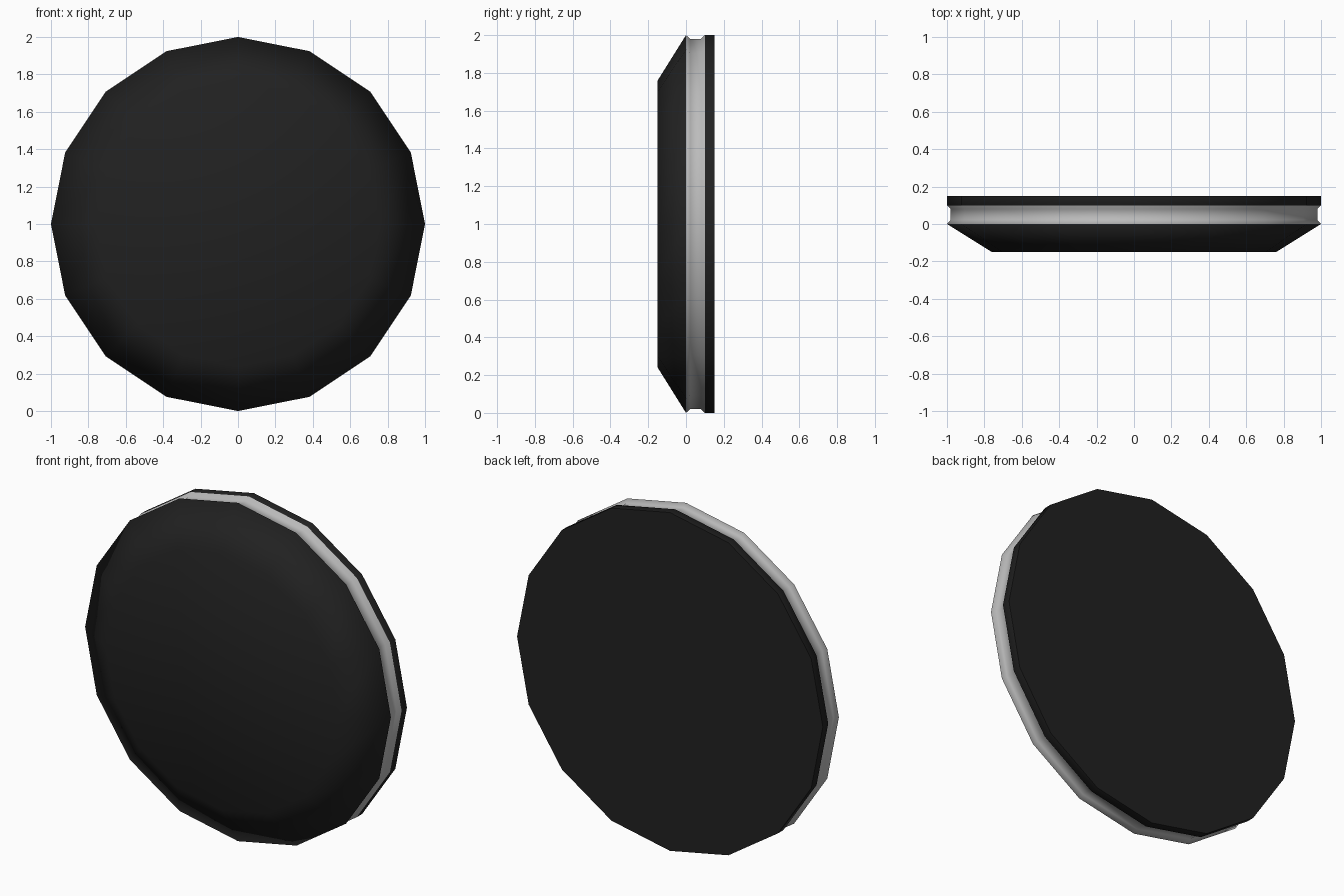
import bpy, bmesh
from math import sin, cos, pi

if "Cube" in bpy.data.objects:
    bpy.data.objects.remove(bpy.data.objects["Cube"])

SIDES = 16

def material(name, v):
    m = bpy.data.materials.new(name)
    m.diffuse_color = (v, v, v, 1)
    m.use_nodes = True
    m.node_tree.nodes["Principled BSDF"].inputs["Base Color"].default_value = m.diffuse_color
    return m

# Profile (radius, y) from front cap to back cap
profile = [(0.76, -0.15), (1.0, 0.0), (0.98, 0.022), (0.98, 0.08),
           (1.0, 0.10), (1.0, 0.15)]
GROOVE = (1, 2, 3)

bm = bmesh.new()
rings = [[bm.verts.new((r * cos(2 * pi * i / SIDES), y, 1 + r * sin(2 * pi * i / SIDES)))
          for i in range(SIDES)] for r, y in profile]

# Side bands: bevel, edge groove, back rim
for b in range(len(rings) - 1):
    for i in range(SIDES):
        j = (i + 1) % SIDES
        f = bm.faces.new((rings[b][i], rings[b][j], rings[b + 1][j], rings[b + 1][i]))
        f.smooth = True
        f.material_index = 1 if b in GROOVE else 0

# Front and back caps
front = bm.faces.new(rings[0])
front.smooth = True
back = bm.faces.new(rings[-1])
bmesh.ops.recalc_face_normals(bm, faces=bm.faces)

# Crisp back edge
for e in back.edges:
    e.smooth = False

mesh = bpy.data.meshes.new("disc")
bm.to_mesh(mesh)
bm.free()
mesh.materials.append(material("black", 0.015))
mesh.materials.append(material("grey_groove", 0.5))
disc = bpy.data.objects.new("disc", mesh)
bpy.context.collection.objects.link(disc)
